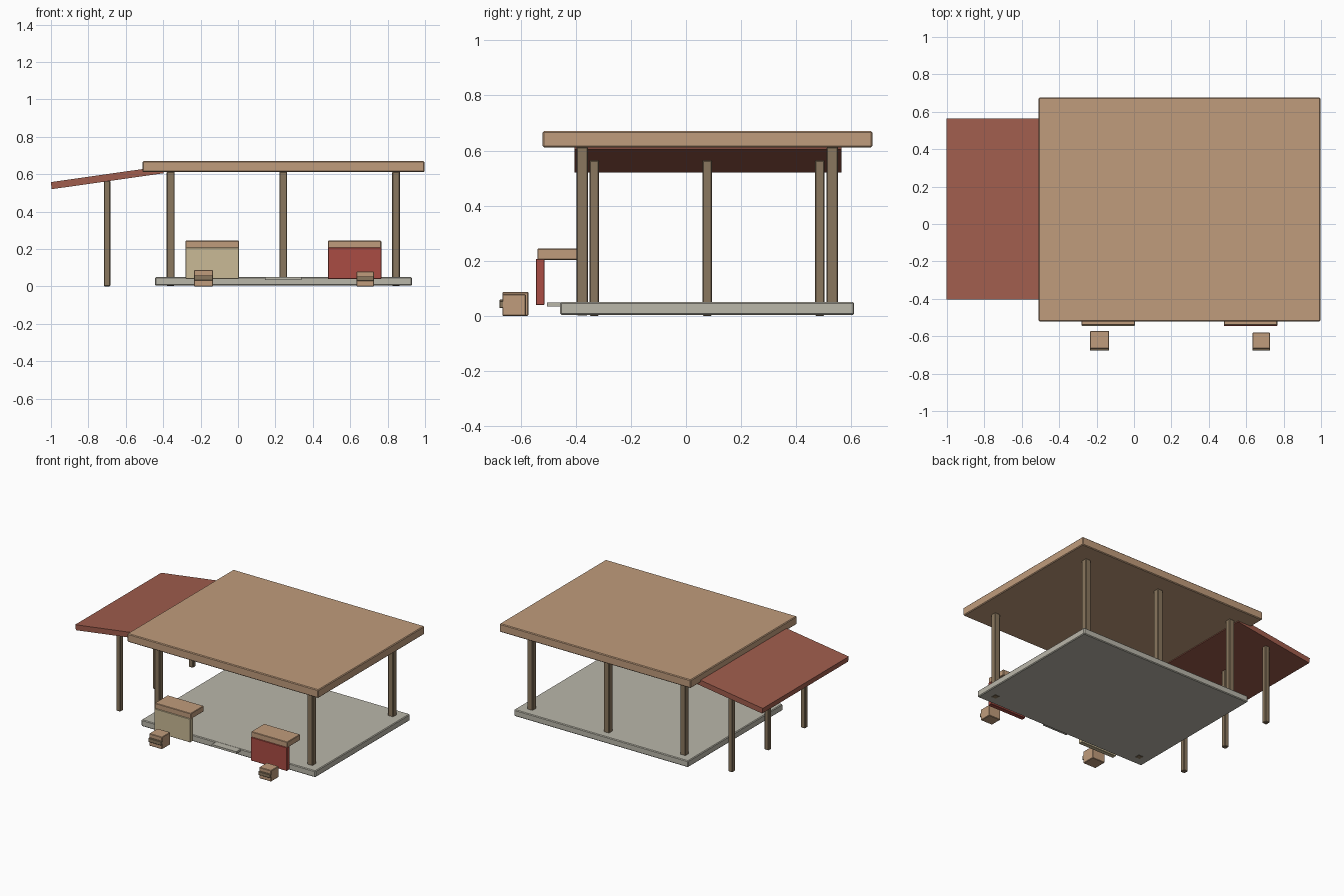
import bpy, bmesh
from math import radians, cos, sin
from mathutils import Matrix

if "Cube" in bpy.data.objects:
    bpy.data.objects.remove(bpy.data.objects["Cube"])


def material(name, r, g, b):
    m = bpy.data.materials.new(name)
    lin = [((c / 255 + 0.055) / 1.055) ** 2.4 for c in (r, g, b)]
    m.diffuse_color = (*lin, 1)
    m.use_nodes = True
    m.node_tree.nodes["Principled BSDF"].inputs["Base Color"].default_value = m.diffuse_color
    return m


wood = material("light_wood", 192, 156, 124)
post_wood = material("post_wood", 138, 119, 94)
stone = material("stone", 186, 183, 170)
red = material("red_paint", 170, 76, 67)
awning_red = material("awning_red", 160, 93, 77)
cream = material("cream_paint", 202, 186, 150)


def box(name, x, y, z, mat, bevel=0.0, tilt=0.0):
    """Box from (min, max) ranges, optionally tilted about y."""
    lo, hi = zip(x, y, z)
    size = [b - a for a, b in zip(lo, hi)]
    bm = bmesh.new()
    bmesh.ops.create_cube(bm, size=1, matrix=Matrix.Diagonal((*size, 1)))
    me = bpy.data.meshes.new(name)
    bm.to_mesh(me)
    bm.free()
    me.materials.append(mat)
    ob = bpy.data.objects.new(name, me)
    ob.location = [(a + b) / 2 for a, b in zip(lo, hi)]
    ob.rotation_euler.y = tilt
    bpy.context.collection.objects.link(ob)
    if bevel:
        mod = ob.modifiers.new("edge", 'BEVEL')
        mod.width = bevel
        mod.segments = 1
    return ob


def post(name, x, y, w, z0, z1):
    h = w / 2
    box(name, (x - h, x + h), (y - h, y + h), (z0, z1), post_wood, 0.004)


# Floor, entrance step and main roof
box("floor_slab", (-0.443, 0.93), (-0.457, 0.61), (0.004, 0.05), stone, 0.005)
box("entrance_step", (0.145, 0.34), (-0.505, -0.44), (0.034, 0.049), stone)
box("main_roof", (-0.51, 0.997), (-0.52, 0.676), (0.611, 0.67), wood, 0.005)

# Main posts: two at the front, three at the back
for label, x in (("left", -0.36), ("middle", 0.242), ("right", 0.845)):
    post("back_post_" + label, x, 0.531, 0.042, 0.02, 0.613)
    if label != "middle":
        post("front_post_" + label, x, -0.377, 0.042, 0.002, 0.613)

# Sloping side awning on three thinner posts
tilt = radians(-8.1)
length, thick = 0.603, 0.038
awning_x, awning_z = -0.7, 0.581
box("side_awning", (awning_x - length / 2, awning_x + length / 2), (-0.404, 0.565),
    (awning_z - thick / 2, awning_z + thick / 2), awning_red, 0, tilt)
for i, y in enumerate((-0.333, 0.077, 0.485)):
    post(f"awning_post_{i + 1}", -0.7, y, 0.034, 0.0, 0.565)

# Serving counters: painted front panel with a wooden top
for label, x, paint in (("left", -0.28, cream), ("right", 0.481, red)):
    span = (x, x + 0.285)
    box("counter_panel_" + label, span, (-0.545, -0.513), (0.04, 0.207), paint, 0.002)
    box("counter_top_" + label, span, (-0.539, -0.393), (0.203, 0.244), wood, 0.003)

# Small crates with a dark slat on the front
for label, x, w, back, top in (("left", -0.184, 0.102, -0.572, 0.087),
                               ("right", 0.68, 0.094, -0.581, 0.079)):
    span = (x - w / 2, x + w / 2)
    box("crate_" + label, span, (-0.666, back), (0.0, top), wood, 0.003)
    box("crate_slat_" + label, span, (-0.677, -0.655),
        (top * 0.36, top * 0.68), post_wood, 0.002)
